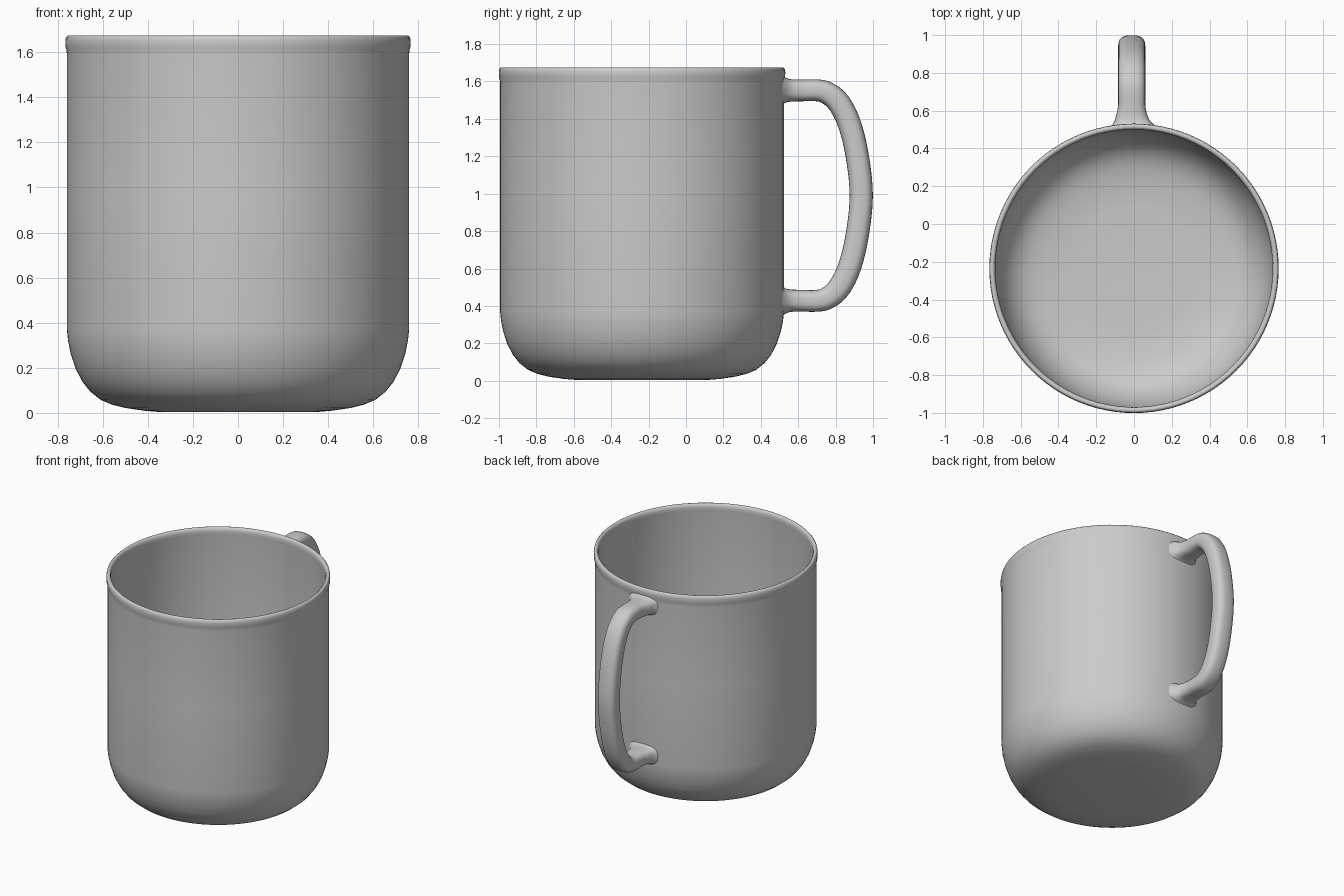
import bpy, bmesh, math
from mathutils import Vector

if "Cube" in bpy.data.objects:
    bpy.data.objects.remove(bpy.data.objects["Cube"])

CY = -0.235      # body axis in y
MID = 0.99       # mid height of the handle


def finish(bm, name, angle):
    bmesh.ops.recalc_face_normals(bm, faces=bm.faces)
    me = bpy.data.meshes.new(name)
    bm.to_mesh(me)
    bm.free()
    ob = bpy.data.objects.new(name, me)
    bpy.context.collection.objects.link(ob)
    bpy.context.view_layer.objects.active = ob
    ob.select_set(True)
    bpy.ops.object.shade_smooth_by_angle(angle=math.radians(angle))
    ob.select_set(False)
    return ob


def lathe(name, profile, seg=96):
    bm = bmesh.new()
    vs = [bm.verts.new((r, CY, z)) for r, z in profile]
    es = [bm.edges.new(p) for p in zip(vs, vs[1:])]
    bmesh.ops.spin(bm, geom=vs + es, cent=(0, CY, 0), axis=(0, 0, 1),
                   angle=math.tau, steps=seg)
    bmesh.ops.remove_doubles(bm, verts=bm.verts, dist=1e-4)
    return finish(bm, name, 60)


def smooth_path(pts, n=5):
    # Catmull-Rom through the control points
    p = [2 * pts[0] - pts[1]] + pts + [2 * pts[-1] - pts[-2]]
    out = []
    for a, b, c, d in zip(p, p[1:], p[2:], p[3:]):
        for k in range(n):
            t = k / n
            out.append(0.5 * (2 * b + (c - a) * t + (2 * a - 5 * b + 4 * c - d) * t * t
                              + (3 * b - a - 3 * c + d) * t ** 3))
    return out + [pts[-1]]


# Cup body: outside from the base up, rolled rim, then inside down to the floor
outer = [(0, 0.004), (0.36, 0.005), (0.42, 0.01), (0.50, 0.022), (0.56, 0.037),
         (0.61, 0.058), (0.655, 0.094), (0.69, 0.138), (0.72, 0.195),
         (0.742, 0.262), (0.754, 0.32), (0.759, 0.37)]
rim = [(0.759, 1.0), (0.759, 1.59), (0.761, 1.61), (0.765, 1.625), (0.766, 1.65),
       (0.763, 1.667), (0.756, 1.674), (0.746, 1.674), (0.738, 1.667),
       (0.734, 1.65), (0.735, 1.625), (0.738, 1.60), (0.738, 1.0)]
inner = [(max(r - 0.022, 0), z + 0.026 * (1 - z / 0.37)) for r, z in reversed(outer)]
inner[-1] = (0, 0.03)
lathe("cup_body", outer + rim + inner)

# Handle: y, z, half width, half thickness; the lower half mirrors the upper
half = [(0.505, 1.553, 0.150, 0.092), (0.528, 1.553, 0.112, 0.070),
        (0.56, 1.552, 0.088, 0.060), (0.62, 1.552, 0.073, 0.058),
        (0.69, 1.553, 0.072, 0.058), (0.75, 1.541, 0.072, 0.060),
        (0.815, 1.488, 0.072, 0.062), (0.872, 1.378, 0.072, 0.062),
        (0.914, 1.21, 0.072, 0.062), (0.937, MID, 0.072, 0.062)]
pts = [Vector(p) for p in half]
pts += [Vector((p.x, 2 * MID - p.y, p.z, p.w)) for p in reversed(pts[:-1])]
path = smooth_path(pts)

bm = bmesh.new()
rings = []
N = 28
for i, p in enumerate(path):
    a, b = path[max(i - 1, 0)], path[min(i + 1, len(path) - 1)]
    t = Vector((0, b.x - a.x, b.y - a.y)).normalized()
    nrm = Vector((0, -t.z, t.y))
    blend = max(0, 1 - (p.x - 0.505) / 0.06)     # wrap the roots to the wall
    ring = []
    for k in range(N):
        c, s = math.cos(math.tau * k / N), math.sin(math.tau * k / N)
        u = math.copysign(abs(c) ** 0.72, c) * p.z
        v = math.copysign(abs(s) ** 0.72, s) * p.w
        co = Vector((u - 0.012 * (1 - blend), p.x, p.y)) + nrm * v
        co.y -= blend * (0.759 - math.sqrt(0.759 ** 2 - co.x ** 2))
        ring.append(bm.verts.new(co))
    rings.append(ring)
for r, q in zip(rings, rings[1:]):
    for k in range(N):
        bm.faces.new((r[k], r[(k + 1) % N], q[(k + 1) % N], q[k]))
finish(bm, "handle", 60)
